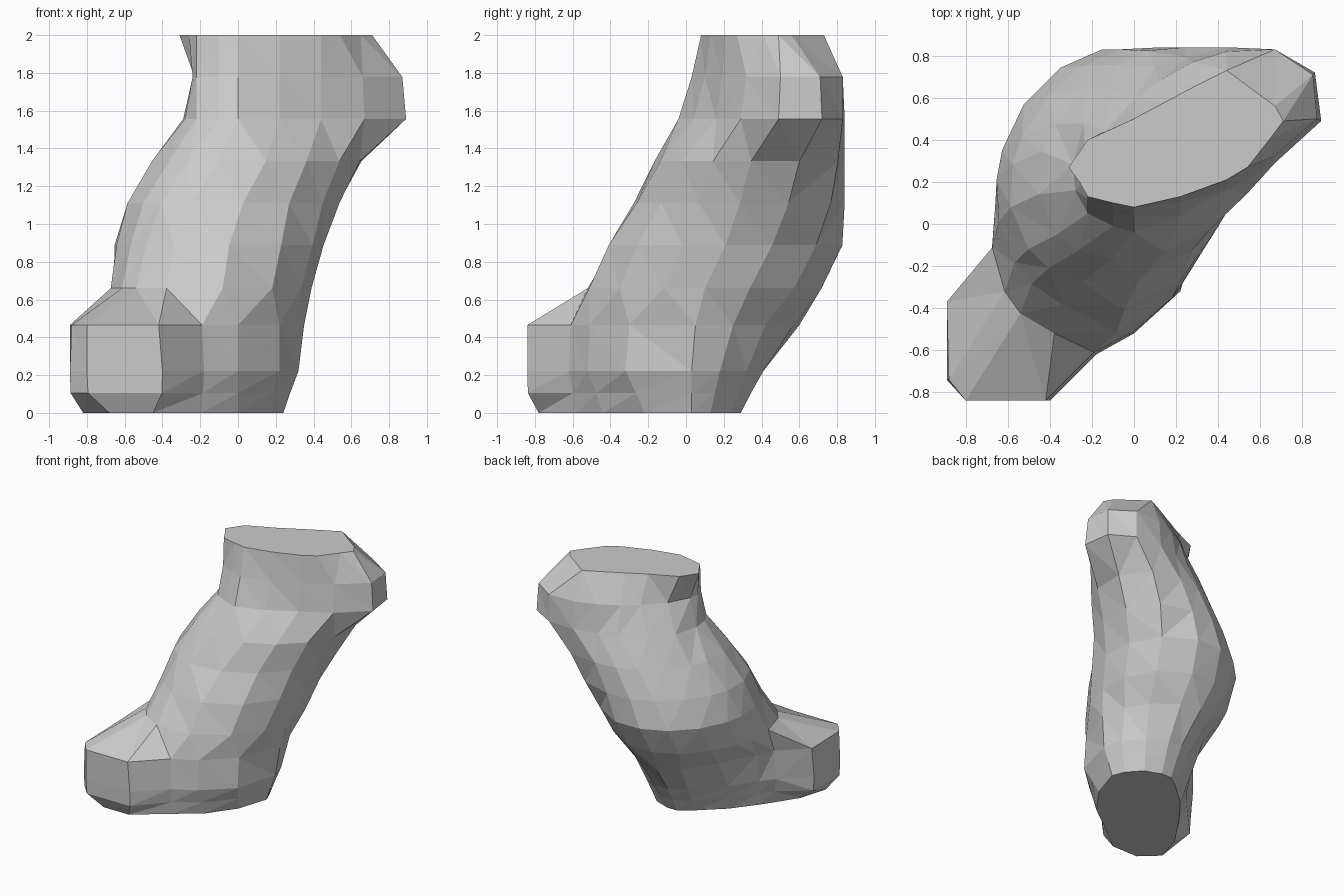
import bpy, bmesh
from math import cos, sin, radians

if "Cube" in bpy.data.objects:
    bpy.data.objects.remove(bpy.data.objects["Cube"])

# Polar angles shared by every ring, counter-clockwise from +x
ANGLES = [0, 25, 50, 75, 95, 115, 140, 165, 180, 200, 220, 232, 248, 275, 305, 335]
TOE = range(9, 13)

# Foot outlines: sole, and ankle level with the toe pushed out
SOLE = [(.24, .03), (.2, .13), (.1, .24), (-.03, .29), (-.12, .29), (-.22, .22),
        (-.42, .04), (-.56, -.14), (-.63, -.24), (-.75, -.42), (-.82, -.65), (-.68, -.78),
        (-.45, -.78), (-.19, -.58), (0, -.44), (.16, -.22)]
FOOT_LOW = [(.32, .03), (.27, .18), (.15, .32), (0, .41), (-.12, .41), (-.25, .33),
            (-.46, .11), (-.6, -.1), (-.68, -.2), (-.89, -.4), (-.89, -.74), (-.8, -.84),
            (-.4, -.84), (-.18, -.62), (0, -.52), (.22, -.32)]
FOOT_HIGH = [(.35, .05), (.3, .25), (.2, .42), (.02, .57), (-.15, .6), (-.3, .5),
             (-.47, .25), (-.62, -.05), (-.68, -.18), (-.89, -.37), (-.88, -.74), (-.8, -.84),
             (-.42, -.84), (-.19, -.61), (0, -.51), (.22, -.3)]

# Upper outlines: bulge, neck and the cut top with its overhanging tip
BULGE = [(.89, .49), (.86, .72), (.67, .83), (.44, .84), (.25, .79), (.1, .75),
         (-.1, .64), (-.24, .48), (-.29, .28), (-.28, .16), (-.22, .05), (-.1, -.01),
         (0, -.04), (.22, .04), (.44, .16), (.67, .29)]
NECK = [(.87, .5), (.85, .71), (.67, .83), (.44, .82), (.28, .77), (.12, .68),
        (0, .59), (-.14, .44), (-.23, .27), (-.24, .19), (-.22, .12), (-.1, .06),
        (0, .03), (.22, .1), (.44, .19), (.66, .32)]
TOP = [(.65, .41), (.71, .49), (.67, .56), (.44, .73), (.3, .66), (.15, .58),
       (0, .5), (-.22, .4), (-.31, .27), (-.26, .2), (-.22, .13), (-.1, .1),
       (0, .08), (.22, .13), (.44, .21), (.54, .27)]

# Leg ellipses: z, centre x, centre y, long radius, short radius, turn
LEG = [(.667, -.135, .1, .64, .515, 72),
       (.889, -.1, .21, .64, .545, 71),
       (1.111, -.02, .285, .63, .505, 45),
       (1.333, .105, .345, .615, .45, 36)]


def flat(outline, z):
    return [(x, y, z) for x, y in outline]


def ellipse(z, cx, cy, a, b, turn):
    ring = []
    for d in ANGLES:
        t = radians(d - turn)
        r = ((cos(t) / a) ** 2 + (sin(t) / b) ** 2) ** -.5
        ring.append((cx + r * cos(radians(d)), min(.84, cy + r * sin(radians(d))), z))
    return ring


def blend(p, q, body, toe):
    """Move outline p towards q, by different amounts at body and toe."""
    out = []
    for i, (a, b) in enumerate(zip(p, q)):
        f = toe if i in TOE else body
        out.append((a[0] + (b[0] - a[0]) * f, a[1] + (b[1] - a[1]) * f))
    return out


def loft(name, rings):
    bm = bmesh.new()
    loops = [[bm.verts.new(p) for p in ring] for ring in rings]
    n = len(ANGLES)
    sides = []
    for lo, hi in zip(loops, loops[1:]):
        for i in range(n):
            j = (i + 1) % n
            sides.append(bm.faces.new((lo[i], lo[j], hi[j], hi[i])))
    bm.faces.new(loops[0][::-1])
    bm.faces.new(loops[-1])
    bmesh.ops.triangulate(bm, faces=sides)
    bmesh.ops.recalc_face_normals(bm, faces=bm.faces[:])
    mesh = bpy.data.meshes.new(name)
    bm.to_mesh(mesh)
    bm.free()
    obj = bpy.data.objects.new(name, mesh)
    bpy.context.collection.objects.link(obj)
    return obj


# Foot with bevelled toe
foot = [flat(SOLE, 0), flat(blend(SOLE, FOOT_LOW, .45, .95), .105),
        flat(FOOT_LOW, .222), flat(FOOT_HIGH, .465)]

# Twisting leg; its lowest ring is drawn out slightly over the toe
leg = [ellipse(*row) for row in LEG]
leg[0] = flat(blend([p[:2] for p in leg[0]], FOOT_HIGH, 0, .08), .66)

# Slanted upper end
crown = [flat(BULGE, 1.556), flat(NECK, 1.778), flat(TOP, 2)]

loft("faceted_leg", foot + leg + crown)
